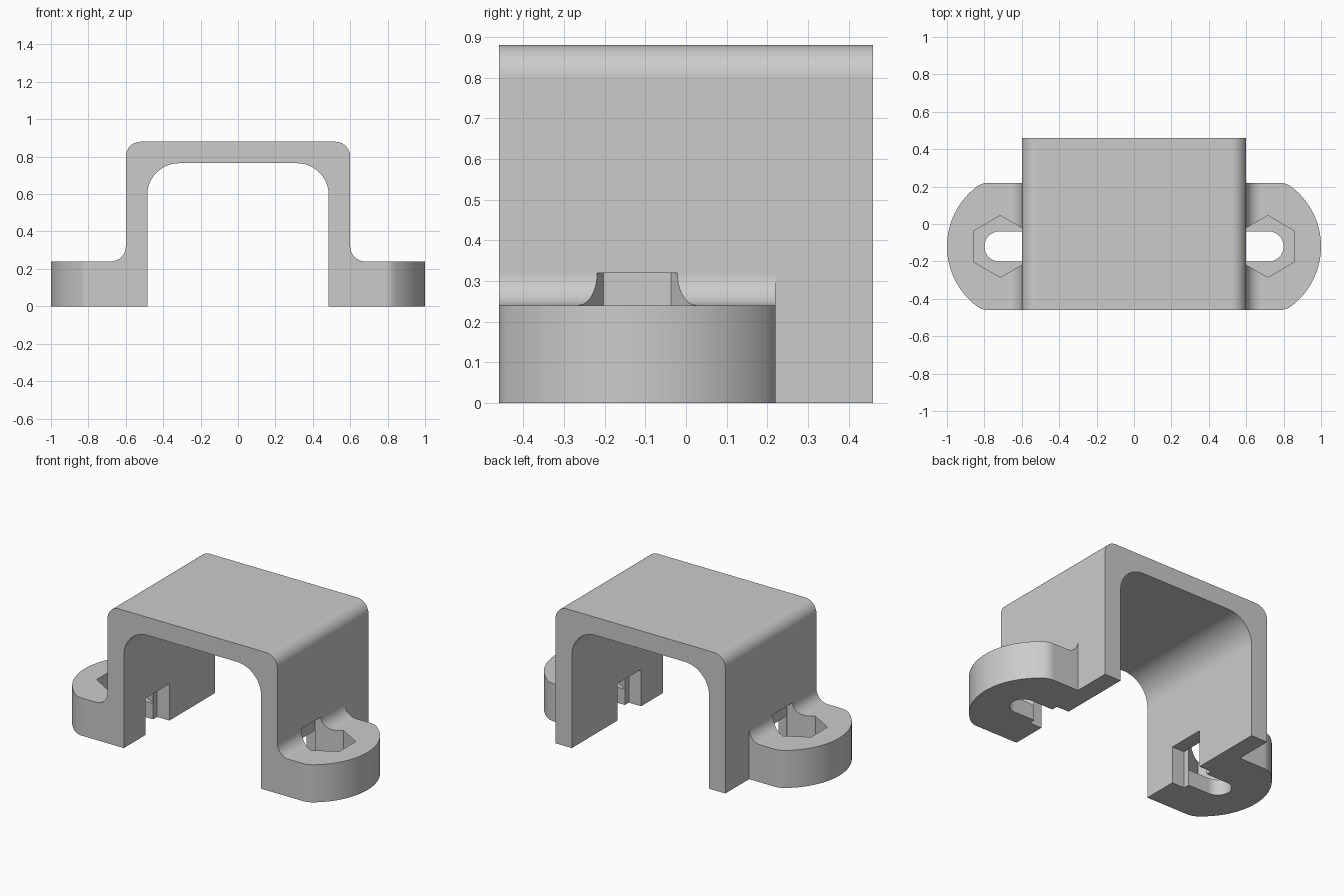
import bpy, bmesh, math
from mathutils import Vector

cube = bpy.data.objects.get("Cube")
if cube:
    bpy.data.objects.remove(cube, do_unlink=True)

HALF_DEPTH = 0.46        # bridge runs from -y to +y by this much
EAR_Y = -0.12            # centre line of the ears
EAR_HALF = 0.34
EAR_TOP = 0.24
SLOT_X = 0.715

grey = bpy.data.materials.new("plain grey")
grey.use_nodes = True
COLOUR = (0.6, 0.6, 0.6, 1)
grey.diffuse_color = COLOUR
grey.node_tree.nodes["Principled BSDF"].inputs["Base Color"].default_value = COLOUR


def arc(cx, cy, r, start, end, steps=12):
    """Points on an arc, angles in degrees."""
    angles = [math.radians(start + (end - start) * i / steps) for i in range(steps + 1)]
    return [(cx + r * math.cos(a), cy + r * math.sin(a)) for a in angles]


def prism(name, outline, low, high, plane="xy"):
    """Extrude a closed outline along z (plane xy) or along y (plane xz)."""
    bm = bmesh.new()
    place = (lambda a, b: (a, b, low)) if plane == "xy" else (lambda a, b: (a, low, b))
    face = bm.faces.new([bm.verts.new(place(a, b)) for a, b in outline])
    grown = bmesh.ops.extrude_face_region(bm, geom=[face])
    shift = Vector((0, 0, high - low)) if plane == "xy" else Vector((0, high - low, 0))
    moved = [g for g in grown["geom"] if isinstance(g, bmesh.types.BMVert)]
    bmesh.ops.translate(bm, verts=moved, vec=shift)
    bmesh.ops.recalc_face_normals(bm, faces=bm.faces)
    mesh = bpy.data.meshes.new(name)
    bm.to_mesh(mesh)
    bm.free()
    mesh.materials.append(grey)
    obj = bpy.data.objects.new(name, mesh)
    bpy.context.collection.objects.link(obj)
    return obj


def combine(target, tool, operation):
    """Apply a boolean and discard the tool."""
    mod = target.modifiers.new("combine", "BOOLEAN")
    mod.operation, mod.object, mod.solver = operation, tool, "EXACT"
    bpy.context.view_layer.update()
    depsgraph = bpy.context.evaluated_depsgraph_get()
    result = bpy.data.meshes.new_from_object(target.evaluated_get(depsgraph))
    target.modifiers.clear()
    target.data = result
    bpy.data.objects.remove(tool, do_unlink=True)


def mirrored(outline, side):
    return [(side * a, b) for a, b in outline]


# Arched bridge: rounded outside corners, larger rounds inside
outer = [(0.6, 0)] + arc(0.52, 0.8, 0.08, 0, 90)
inner = [(0.485, 0)] + arc(0.315, 0.595, 0.17, 0, 90)
profile = outer + mirrored(outer[::-1], -1) + mirrored(inner, -1) + inner[::-1]
bracket = prism("mounting_bracket", profile, -HALF_DEPTH, HALF_DEPTH, "xz")

# Ear outline: broad end arc with softened shoulders
tip = math.degrees(math.atan2(0.8, 0.6))
upper = arc(0.6, 0, 0.4, 0, tip, 16) + arc(0.78, 0.24, 0.1, tip, 90, 8)[1:] + [(0.55, EAR_HALF)]
ear_outline = [(x, EAR_Y + y) for x, y in upper]
ear_outline += [(x, EAR_Y - y) for x, y in upper[:0:-1]]

# Concave fillet between leg and ear
fillet_outline = [(0.55, 0.1), (0.68, 0.1)] + arc(0.68, 0.32, 0.08, 270, 180) + [(0.55, 0.32)]

# Cutter outlines: open bolt slot, hexagonal nut pocket, notch through the leg
slot_outline = [(0.45, EAR_Y - 0.08)] + arc(0.72, EAR_Y, 0.08, -90, 90, 20) + [(0.45, EAR_Y + 0.08)]
hex_outline = arc(SLOT_X, EAR_Y, 0.165, 30, 330, 5)
notch_outline = [(x, EAR_Y + y) for x, y in ((0.45, -0.12), (0.572, -0.12), (0.572, 0.12), (0.45, 0.12))]

for side in (1, -1):
    ear = prism("ear", mirrored(ear_outline, side), 0, EAR_TOP)
    fillet = prism("fillet", mirrored(fillet_outline, side), EAR_Y - EAR_HALF, EAR_Y + EAR_HALF, "xz")
    combine(ear, fillet, "UNION")
    combine(bracket, ear, "UNION")
    for outline, low, high in ((slot_outline, -0.1, 0.235),
                               (hex_outline, 0.1, 0.32),
                               (notch_outline, -0.1, 0.235)):
        combine(bracket, prism("cutter", mirrored(outline, side), low, high), "DIFFERENCE")

# Clean up and shade
bm = bmesh.new()
bm.from_mesh(bracket.data)
bmesh.ops.remove_doubles(bm, verts=bm.verts, dist=0.0002)
bmesh.ops.dissolve_limit(bm, angle_limit=0.01, verts=bm.verts, edges=bm.edges)
bm.to_mesh(bracket.data)
bm.free()
bpy.ops.object.select_all(action="DESELECT")
bracket.select_set(True)
bpy.context.view_layer.objects.active = bracket
bpy.ops.object.shade_smooth_by_angle(angle=math.radians(30))
normals = bracket.modifiers.new("even shading", "WEIGHTED_NORMAL")
normals.keep_sharp = True
